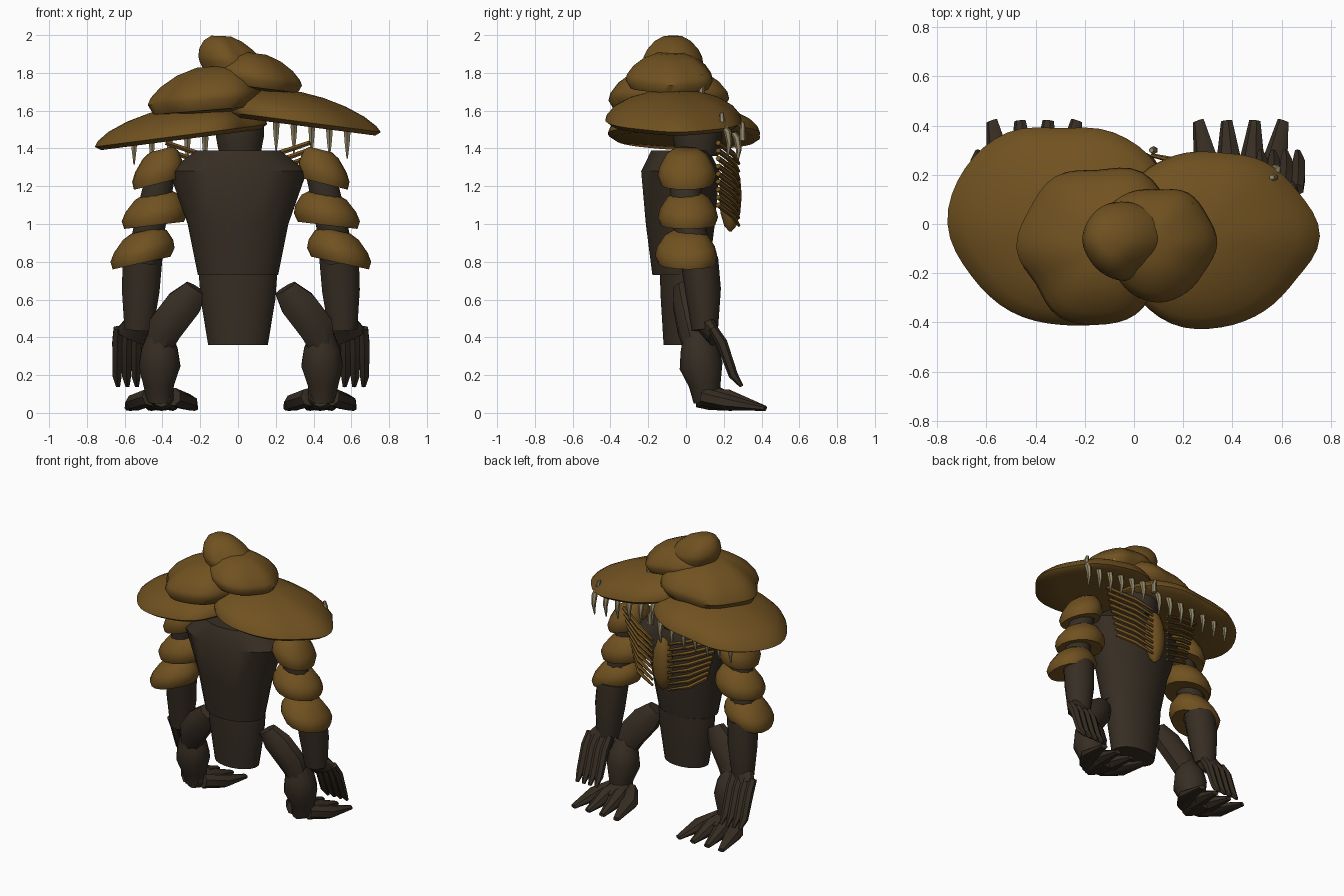
import bpy, bmesh, math
from mathutils import Vector

cube = bpy.data.objects.get("Cube")
if cube:
    bpy.data.objects.remove(cube, do_unlink=True)


def material(name, rgb):
    mat = bpy.data.materials.new(name)
    mat.use_nodes = True
    colour = (*rgb, 1)
    mat.diffuse_color = colour
    mat.node_tree.nodes["Principled BSDF"].inputs["Base Color"].default_value = colour
    return mat


FUNGUS = material("fungus brown", (.165, .084, .015))
BARK = material("dark bark", (.038, .027, .017))
BONE = material("bone grey", (.3, .25, .14))


def loft(name, rings, mat, angle=40):
    """Skin a list of closed rings and cap both ends."""
    bm = bmesh.new()
    loops = [[bm.verts.new(p) for p in ring] for ring in rings]
    n = len(loops[0])
    for a, b in zip(loops, loops[1:]):
        for i in range(n):
            j = (i + 1) % n
            bm.faces.new((a[i], a[j], b[j], b[i]))
    bm.faces.new(loops[0])
    bm.faces.new(loops[-1])
    bmesh.ops.recalc_face_normals(bm, faces=bm.faces)
    mesh = bpy.data.meshes.new(name)
    bm.to_mesh(mesh)
    bm.free()
    mesh.materials.append(mat)
    obj = bpy.data.objects.new(name, mesh)
    bpy.context.collection.objects.link(obj)
    bpy.ops.object.select_all(action="DESELECT")
    obj.select_set(True)
    bpy.context.view_layer.objects.active = obj
    bpy.ops.object.shade_smooth_by_angle(angle=math.radians(angle))
    return obj


def tube(name, points, radii, mat, sides=10):
    """Tapered limb; each radius is a number or a (wide, deep) pair."""
    pts = [Vector(p) for p in points]
    d = (pts[-1] - pts[0]).normalized()
    ref = Vector((0, 0, -1)) if abs(d.y) > .75 else Vector((0, 1, 0))
    u = ref.cross(d).normalized()
    v = d.cross(u)
    rings = []
    for p, r in zip(pts, radii):
        rx, ry = r if isinstance(r, tuple) else (r, r)
        turns = [math.tau * (i + .5) / sides for i in range(sides)]
        rings.append([p + u * rx * math.cos(t) + v * ry * math.sin(t) for t in turns])
    return loft(name, rings, mat)


def wavy(radii, t):
    """Smooth periodic outline through evenly spaced radii (in hundredths)."""
    n = len(radii)
    k = t / math.tau * n
    i, f = int(k), k % 1
    a, b, c, d = (radii[(i + o) % n] / 100 for o in (-1, 0, 1, 2))
    return b + f * (c - a + f * (2*a - 5*b + 4*c - d + f * (3*(b - c) + d - a))) / 2


SHELF = [(.5, -.05), (.92, -.08), (1, .05), (.975, .22), (.87, .47),
         (.67, .72), (.41, .91), (.15, 1)]
MOUND = [(.5, -.3), (.9, -.22), (1, .06), (.97, .25), (.84, .53), (.6, .82), (.3, 1)]
PLATE = [(.5, -.03), (.9, -.04), (1, .22), (.92, .5), (.68, .86), (.44, 1)]


def cap(name, centre, radii, slope, dome, profile, lean=0, segments=48):
    """Irregular shelf with a tilted rim and a domed top."""
    cx, cy, cz = centre
    rings = []
    for scale, h in profile:
        ring = []
        for i in range(segments):
            t = math.tau * i / segments
            r = wavy(radii, t) * scale
            x, y = r * math.cos(t), r * math.sin(t)
            ring.append((cx + x + lean * max(h, 0), cy + y, cz + slope * x + h * dome))
        rings.append(ring)
    return loft(name, rings, FUNGUS, 50)


# Stacked caps over the head
cap("cap_low_right", (-.3, 0, 1.46), (45, 46, 43, 39, 43, 45, 46, 42, 41, 41, 44, 40),
    .13, .17, SHELF, .03)
cap("cap_low_left", (.36, -.05, 1.53), (40, 36, 35, 34, 38, 42, 40, 42, 41, 37, 35, 35),
    -.13, .175, SHELF, -.08)
cap("cap_middle", (-.15, -.1, 1.645), (28, 33, 36, 32, 34, 32, 33, 29, 32, 31, 31, 28),
    .08, .19, MOUND, .03)
cap("cap_upper", (.1, -.08, 1.755), (24, 23, 24, 22, 24, 26, 26, 23, 23, 24, 23, 22),
    -.13, .15, MOUND, -.02)
cap("cap_crown", (-.03, -.07, 1.845), (17, 17, 16, 16, 17, 17, 17, 16, 16, 16, 14, 15),
    -.04, .15, MOUND, -.06)

# Body
tube("torso", [(0, -.03, z) for z in (.73, 1, 1.28, 1.39)],
     [(.215, .15), (.27, .185), (.37, .21), (.225, .155)], BARK, 20)
tube("waist", [(0, -.01, z) for z in (.36, .6, .73)],
     [(.16, .11), (.2, .125), (.21, .13)], BARK, 20)
tube("head", [(.01, .06, z) for z in (1.36, 1.46, 1.53, 1.64)],
     [.11, .13, .13, .1], BARK, 14)

# Breastbone with a fan of ribs each side
swell = [-1.45, -1, -.5, 0, .5, 1, 1.45]
tube("breastbone", [(.02, .235, 1.15 + .19 * math.sin(a)) for a in swell],
     [(.075 * math.cos(a), .06 * math.cos(a)) for a in swell], FUNGUS, 14)
for side in (-1, 1):
    for i in range(9):
        z = 1.34 - .041 * i
        out = .38 - .011 * i
        tube("rib", [(side * .06 + .01, .28, z - .02), (side * .2, .25, z + .03),
                     (side * out, .17, z + .09)], [.008, .015, .014], FUNGUS, 6)

# Teeth hanging below the front rim
for i in range(13):
    x = -.55 + .094 * i
    y, z = (.27, 1.455) if x < .1 else (.22, 1.525 - .1 * (x - .2))
    tube("tooth", [(x, y - .02, z + .03), (x, y, z), (x, y + .01, z - .06), (x, y, z - .14)],
         [.016, .02, .015, .004], BONE, 6)
# Stray teeth breaking through the caps
for x, y, z in ((.24, .08, 1.75), (.57, .19, 1.55), (.08, .3, 1.5)):
    tube("stray_tooth", [(x, y, z - .06), (x, y, z), (x - .01, y, z + .04)],
         [.017, .016, .01], BONE, 6)

for side, word in ((-1, "right"), (1, "left")):
    def at(x, y, z, shift=.015):
        return (side * x + shift, y, z)

    # Arm with three shelf plates
    tube(word + "_upper_arm", [at(.41, 0, 1.32), at(.46, 0, 1.1), at(.52, .05, .8)],
         [.08, .085, .09], BARK)
    plates = [((.44, 0, 1.22), (14, 15, 16, 14, 13, 15, 15, 15), -.25, .175),
              ((.455, .01, 1.0), (18, 17, 16, 16, 17, 16, 16, 17), -.12, .165),
              ((.525, .005, .8), (17, 18, 16, 16, 17, 16, 17, 17), -.22, .165)]
    for centre, radii, slope, dome in plates:
        if side < 0:
            radii = [radii[(4 - k) % 8] for k in range(8)]
        cap(word + "_arm_plate", at(*centre), radii, side * slope, dome, PLATE,
            -side * .02, 16)
    tube(word + "_forearm", [at(.52, .07, .82), at(.53, .09, .65), at(.54, .1, .44)],
         [(.11, .1), (.105, .095), (.08, .07)], BARK)
    tube(word + "_palm", [at(.54, .1, .48), at(.575, .15, .4)],
         [(.07, .06), (.1, .035)], BARK)
    for i in range(4):
        x = .5 + .05 * i
        tube(word + "_finger", [at(x, .14, .45), at(x + .004, .19, .37),
                                at(x + .005, .25, .2), at(x, .295, .14)],
             [(.027, .025), (.031, .03), (.028, .025), (.012, .01)], BARK, 6)

    # Leg
    tube(word + "_thigh", [at(.235, -.02, .66), at(.3, 0, .58), at(.4, .03, .45),
                           at(.44, .06, .33)],
         [(.065, .05), (.1, .075), (.1, .08), (.07, .07)], BARK, 8)
    tube(word + "_shin", [at(.43, .05, .42), at(.43, .07, .34), at(.43, .08, .25),
                          at(.435, .1, .15), at(.43, .11, .06)],
         [.065, .1, .115, .085, .07], BARK)
    # Foot with spread toes
    tube(word + "_foot", [at(.42, .06, .085), at(.42, .13, .085), at(.42, .25, .055)],
         [(.05, .055), (.09, .07), (.11, .045)], BARK)
    for i in range(4):
        k = i - 1.5
        slim = .006 * k * k
        tube(word + "_toe", [at(.42 + .04 * k, .09, .085), at(.42 + .09 * k, .22, .07 - slim),
                             at(.42 + .115 * k, .42, .024)],
             [(.045, .05), (.06, .058 - slim), (.024, .014)], BARK, 7)
